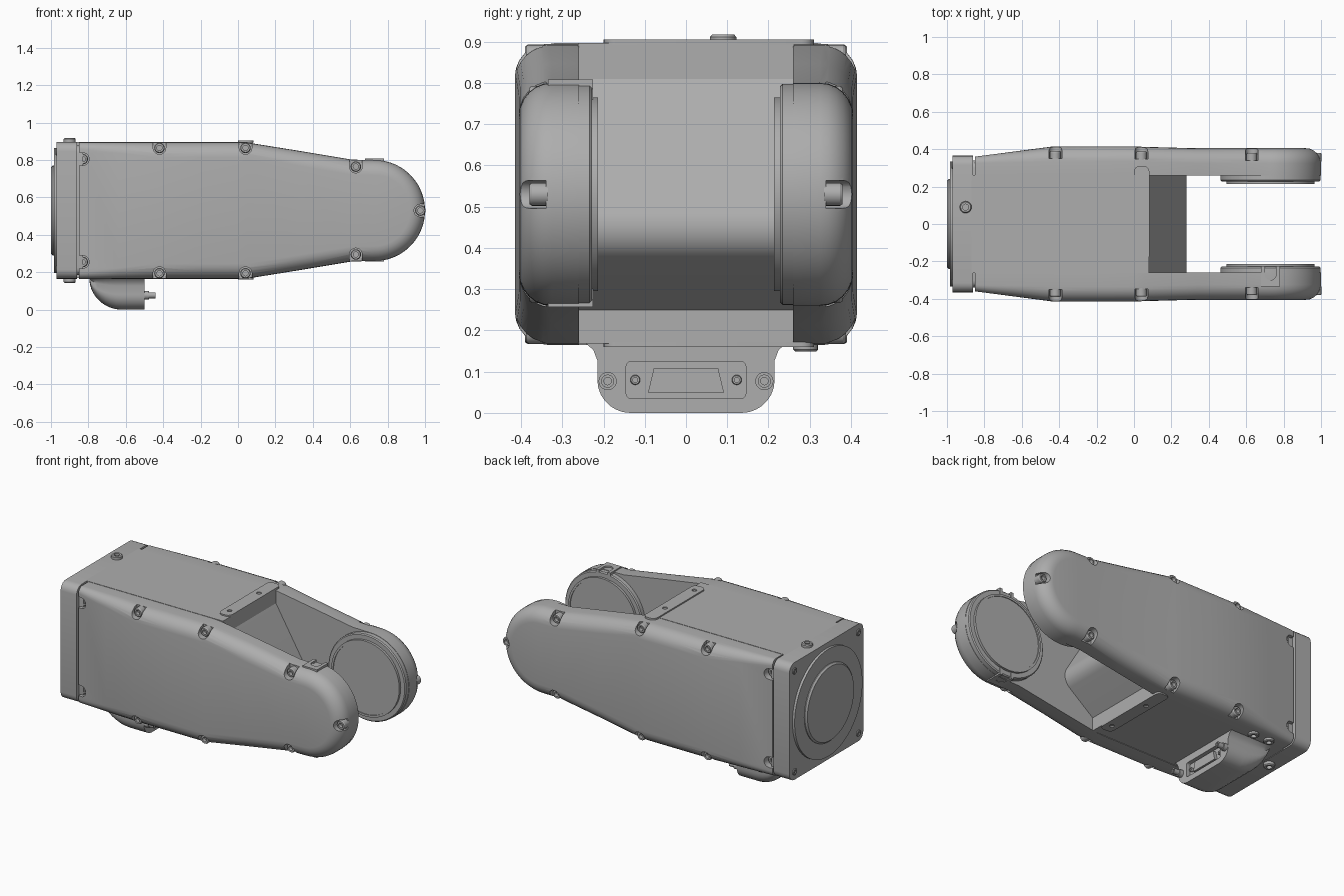
import bpy, bmesh, math
from mathutils import Vector

old = bpy.data.objects.get("Cube")
if old:
    bpy.data.objects.remove(old)

grey = bpy.data.materials.new("satin_grey")
grey.use_nodes = True
grey.diffuse_color = (0.42, 0.42, 0.42, 1)
grey.node_tree.nodes["Principled BSDF"].inputs["Base Color"].default_value = (0.42, 0.42, 0.42, 1)

MID = 0.53          # height of the long axis
parts = []


def make(name, verts, faces):
    bm = bmesh.new()
    vs = [bm.verts.new(v) for v in verts]
    for f in faces:
        bm.faces.new([vs[i] for i in f])
    bmesh.ops.recalc_face_normals(bm, faces=bm.faces)
    me = bpy.data.meshes.new(name)
    bm.to_mesh(me)
    bm.free()
    me.materials.append(grey)
    ob = bpy.data.objects.new(name, me)
    bpy.context.collection.objects.link(ob)
    parts.append(ob)
    return ob


def place(axis, u, v, w):
    return {"x": (w, u, v), "y": (u, w, v), "z": (u, v, w)}[axis]


def loft(rings):
    """Vertices and faces of a closed tube through equal rings."""
    n = len(rings[0])
    verts = [p for r in rings for p in r]
    faces = [(k * n + i, k * n + (i + 1) % n, (k + 1) * n + (i + 1) % n, (k + 1) * n + i)
             for k in range(len(rings) - 1) for i in range(n)]
    faces += [tuple(range(n)), tuple(range(len(verts) - n, len(verts)))]
    return verts, faces


def prism(name, profile, axis, a, b):
    return make(name, *loft([[place(axis, u, v, w) for u, v in profile] for w in (a, b)]))


def lathe(name, profile, axis, cu, cv, seg=48):
    """Turn (radius, position along axis) points about an axis."""
    ang = [2 * math.pi * i / seg for i in range(seg)]
    return make(name, *loft([[place(axis, cu + r * math.cos(t), cv + r * math.sin(t), w)
                              for t in ang] for r, w in profile]))


def arc(cu, cv, r, a, b, n):
    return [(cu + r * math.cos(math.radians(a + (b - a) * i / n)),
             cv + r * math.sin(math.radians(a + (b - a) * i / n))) for i in range(n + 1)]


def rounded(u0, u1, v0, v1, r):
    return (arc(u1 - r, v1 - r, r, 0, 90, 5) + arc(u0 + r, v1 - r, r, 90, 180, 5)
            + arc(u0 + r, v0 + r, r, 180, 270, 5) + arc(u1 - r, v0 + r, r, 270, 360, 5))


def screw(name, axis, cu, cv, base, top, r=0.028):
    """Cap screw with a sunk socket; the head points from base to top."""
    h = top - base
    lathe(name, [(r, base), (r, top - 0.15 * h), (r * 0.85, top), (r * 0.5, top),
                 (r * 0.5, top - 0.5 * h)], axis, cu, cv, 20)


def cut(target, cutters):
    for c in cutters:
        mod = target.modifiers.new("cut", "BOOLEAN")
        mod.object, mod.solver = c, "EXACT"
    bpy.context.view_layer.update()
    ev = target.evaluated_get(bpy.context.evaluated_depsgraph_get())
    me = bpy.data.meshes.new_from_object(ev)
    target.modifiers.clear()
    target.data = me
    for c in cutters:
        parts.remove(c)
        bpy.data.objects.remove(c)


# side covers: arm outline with a rounded outer edge
def outer_y(x):
    if x < -0.43:
        return 0.36 + 0.055 * (x + 0.85) / 0.42
    return 0.415 - 0.01 * min(1, max(0, x / 0.2))


def edge_radius(x):
    return 0.035 + 0.045 * min(1, (x + 0.85) / 0.42)


upper = [(-0.85, 0.365), (-0.64, 0.365), (-0.43, 0.365), (-0.2, 0.365), (0.0, 0.365),
         (0.06, 0.362), (0.34, 0.317), (0.61, 0.272)] + arc(0.73, 0, 0.27, 90, 0, 18)[:-1]
outline = upper + [(1.0, 0)] + [(x, -z) for x, z in reversed(upper)]


def cover(name, s):
    n = len(outline)
    rings = [[(x, s * 0.26, MID + z) for x, z in outline]]
    for k in range(7):
        t = math.radians(15 * k)
        ring = []
        for i, (x, z) in enumerate(outline):
            p, q = Vector(outline[max(i - 1, 0)]), Vector(outline[min(i + 1, n - 1)])
            d = (q - p).normalized()
            r = edge_radius(x)
            off = r * (1 - math.cos(t))
            nx, nz = x + d.y * off, z - d.x * off
            ring.append((nx, s * (outer_y(nx) - r * (1 - math.sin(t))), MID + nz))
        rings.append(ring)
    m = len(rings)
    faces = [(k * n + i, k * n + i + 1, (k + 1) * n + i + 1, (k + 1) * n + i)
             for k in range(m - 1) for i in range(n - 1)]
    for base in (0, (m - 1) * n):
        for i in range(n // 2 - 1):
            faces.append((base + i, base + i + 1, base + n - 2 - i, base + n - 1 - i))
        c = base + n // 2
        faces.append((c - 1, c, c + 1))
    faces.append(tuple(k * n for k in range(m)) + tuple(k * n + n - 1 for k in reversed(range(m))))
    ob = make(name, [p for r in rings for p in r], faces)

    # screw pockets open towards the nearest edge
    spots = [(0.975, MID, 0)]
    for up in (1, -1):
        spots += [(-0.83, MID + up * 0.275, 180)]
        spots += [(x, MID + up * z, up * 90) for x, z in ((-0.42, 0.335), (0.04, 0.335), (0.63, 0.235))]
    cutters = []
    for x, z, a in spots:
        floor = outer_y(x) - 0.065
        d = Vector((math.cos(math.radians(a)), math.sin(math.radians(a)))) * 0.1
        u = arc(x, z, 0.034, a + 90, a + 270, 10)
        u += [(u[-1][0] + d.x, u[-1][1] + d.y), (u[0][0] + d.x, u[0][1] + d.y)]
        cutters.append(prism("pocket", u, "y", s * floor, s * 0.5))
    cut(ob, cutters)
    for x, z, a in spots:
        floor = outer_y(x) - 0.07
        screw(name + "_screw", "y", x, z, s * floor, s * (floor + 0.045))


cover("front_cover", -1)
cover("back_cover", 1)

# central body with a blunt nose between the arms
nose = [(0.08, 0.25)] + list(reversed(arc(0.19, 0.45, 0.09, 31, -52, 12))) + [(0.08, 0.81)]
prism("body", [(-0.87, 0.168), (0.08, 0.168)] + nose + [(0.08, 0.897), (-0.87, 0.897)],
      "y", -0.262, 0.262)
prism("neck", rounded(-0.34, 0.34, 0.185, 0.878, 0.04), "x", -0.88, -0.83)

# end flange, round end plate and corner screws
prism("end_flange", rounded(-0.365, 0.365, 0.165, 0.897, 0.05), "x", -0.97, -0.86)
lathe("end_plate", [(0.335, -0.96), (0.335, -0.985), (0.24, -0.985), (0.24, -0.99),
                    (0.23, -1.0)], "x", 0, MID, 64)
for sy in (-1, 1):
    for sz in (-1, 1):
        screw("flange_screw", "x", sy * 0.315, MID + sz * 0.315, -0.96, -0.976, 0.02)

# arm hubs with stepped bearing faces
for s, side in ((-1, "front"), (1, "back")):
    lathe(side + "_hub", [(0.268, s * 0.3), (0.268, s * 0.234), (0.262, s * 0.228),
                          (0.235, s * 0.228), (0.235, s * 0.213), (0.222, s * 0.213),
                          (0.222, s * 0.218)], "y", 0.73, MID, 64)

# notched tab on the front hub
notch = arc(0.73, -0.27, 0.03, 0, -180, 10)
prism("hub_tab", [(0.68, -0.225), (0.68, -0.335), (0.78, -0.335), (0.78, -0.225), (0.76, -0.225)]
      + notch + [(0.70, -0.225)], "z", 0.257, 0.808)

# top and bottom bridging plates with hole rims
for z, d, side in ((0.893, 1, "top"), (0.172, -1, "bottom")):
    plate = prism(side + "_plate", rounded(0.0, 0.082, -0.2, 0.31, 0.03), "z", z, z + d * 0.012)
    cut(plate, [lathe("hole", [(0.014, z + d * 0.005), (0.014, z + d * 0.03)], "z", 0.04, y, 16)
                for y in (-0.14, 0.15)])

# ports on the flange and beside the connector housing
screw("top_port", "z", -0.9, 0.09, 0.88, 0.917, 0.032)
screw("bottom_port", "z", -0.9, 0.09, 0.18, 0.143, 0.032)
for x in (-0.73, -0.62):
    screw("side_port", "z", x, 0.29, 0.18, 0.149, 0.03)

# connector housing: flared top, rounded belly, back end curving up
half = [(0.245, 0), (0.225, 0.1), (0.215, 0.25)] + \
       [(u, v / 0.17) for u, v in arc(0.135, 0.09, 0.08, 0, 90, 7)]
section = half + [(-u, v) for u, v in reversed(half)]
stations = [(-0.5, 0.17)] + [(-0.62 - 0.175 * math.sin(math.radians(a)),
                              0.002 + 0.168 * math.cos(math.radians(a))) for a in range(0, 91, 10)]
housing = make("connector_housing", *loft([[(x, u, 0.17 - v * d) for u, v in section]
                                           for x, d in stations]))
cut(housing, [prism("socket", rounded(-0.145, 0.145, 0.035, 0.125, 0.012), "x", -0.525, -0.45)])
prism("connector_shell", [(-0.092, 0.05), (0.092, 0.05), (0.078, 0.108), (-0.078, 0.108)],
      "x", -0.53, -0.505)
for s in (-1, 1):
    screw("connector_stud", "x", s * 0.123, 0.08, -0.53, -0.51, 0.012)
    lathe("thumb_screw", [(0.022, -0.52), (0.022, -0.475), (0.016, -0.475), (0.016, -0.44),
                          (0.009, -0.44), (0.009, -0.455)], "x", s * 0.19, 0.077, 20)

# smooth the rounded areas, keep the edges sharp
bpy.ops.object.select_all(action="DESELECT")
for ob in parts:
    ob.select_set(True)
bpy.context.view_layer.objects.active = parts[0]
bpy.ops.object.shade_smooth_by_angle(angle=math.radians(30))
